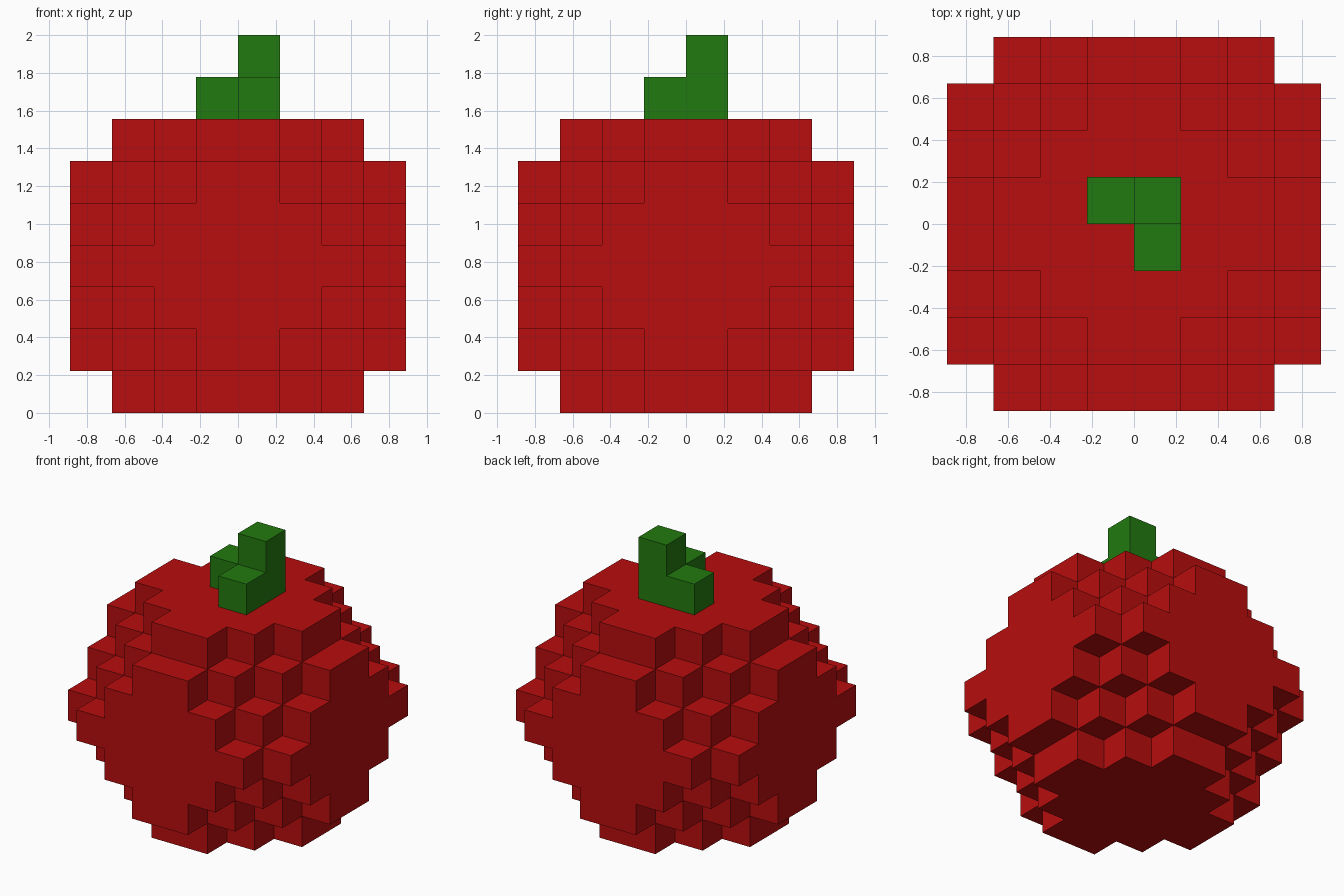
import bpy
import bmesh
import math
from mathutils import Vector

cube = bpy.data.objects.get("Cube")
if cube:
    bpy.data.objects.remove(cube, do_unlink=True)

U = 2 / 9  # edge length of one block


def make_material(name, color):
    mat = bpy.data.materials.new(name)
    mat.use_nodes = True
    mat.diffuse_color = color
    bsdf = mat.node_tree.nodes["Principled BSDF"]
    bsdf.inputs["Base Color"].default_value = color
    bsdf.inputs["Roughness"].default_value = 0.8
    return mat


def build_blocks(name, cells, mat):
    """Skin a set of (x, y, z) grid cells with their exposed faces only."""
    bm = bmesh.new()
    for cell in cells:
        for axis in range(3):
            for sign in (-1, 1):
                normal = Vector((0, 0, 0))
                normal[axis] = sign
                if tuple(int(c + n) for c, n in zip(cell, normal)) in cells:
                    continue
                u, v = Vector((0, 0, 0)), Vector((0, 0, 0))
                u[(axis + 1) % 3], v[(axis + 2) % 3] = sign, 1
                center = Vector(cell) + Vector((0.5, 0.5, 0.5)) + normal / 2
                corners = (-u - v, u - v, u + v, -u + v)
                bm.faces.new([bm.verts.new((center + c / 2) * U) for c in corners])
    # Weld the blocks and merge coplanar squares into clean flat faces
    bmesh.ops.remove_doubles(bm, verts=bm.verts, dist=U * 0.01)
    bmesh.ops.dissolve_limit(bm, angle_limit=math.radians(1),
                             verts=bm.verts, edges=bm.edges)
    mesh = bpy.data.meshes.new(name)
    bm.to_mesh(mesh)
    bm.free()
    mesh.materials.append(mat)
    obj = bpy.data.objects.new(name, mesh)
    bpy.context.collection.objects.link(obj)
    return obj


red = make_material("fruit red", (0.48, 0.004, 0.004, 1))
green = make_material("stem green", (0.016, 0.195, 0.005, 1))


def ring(i):
    """Distance of a grid column from the centre plane, counted 1 to 4."""
    return abs(i + 0.5) + 0.5


# Rounded fruit: stepped diagonally on all eight corners
body = {(x, y, z) for x in range(-4, 4) for y in range(-4, 4) for z in range(7)
        if ring(x) + ring(y) + abs(z - 3) <= 7}
build_blocks("fruit_body", body, red)

# Stem: a two-block post with a low block on two sides
stem = {(0, 0, 7), (0, 0, 8), (-1, 0, 7), (0, -1, 7)}
build_blocks("stem", stem, green)
